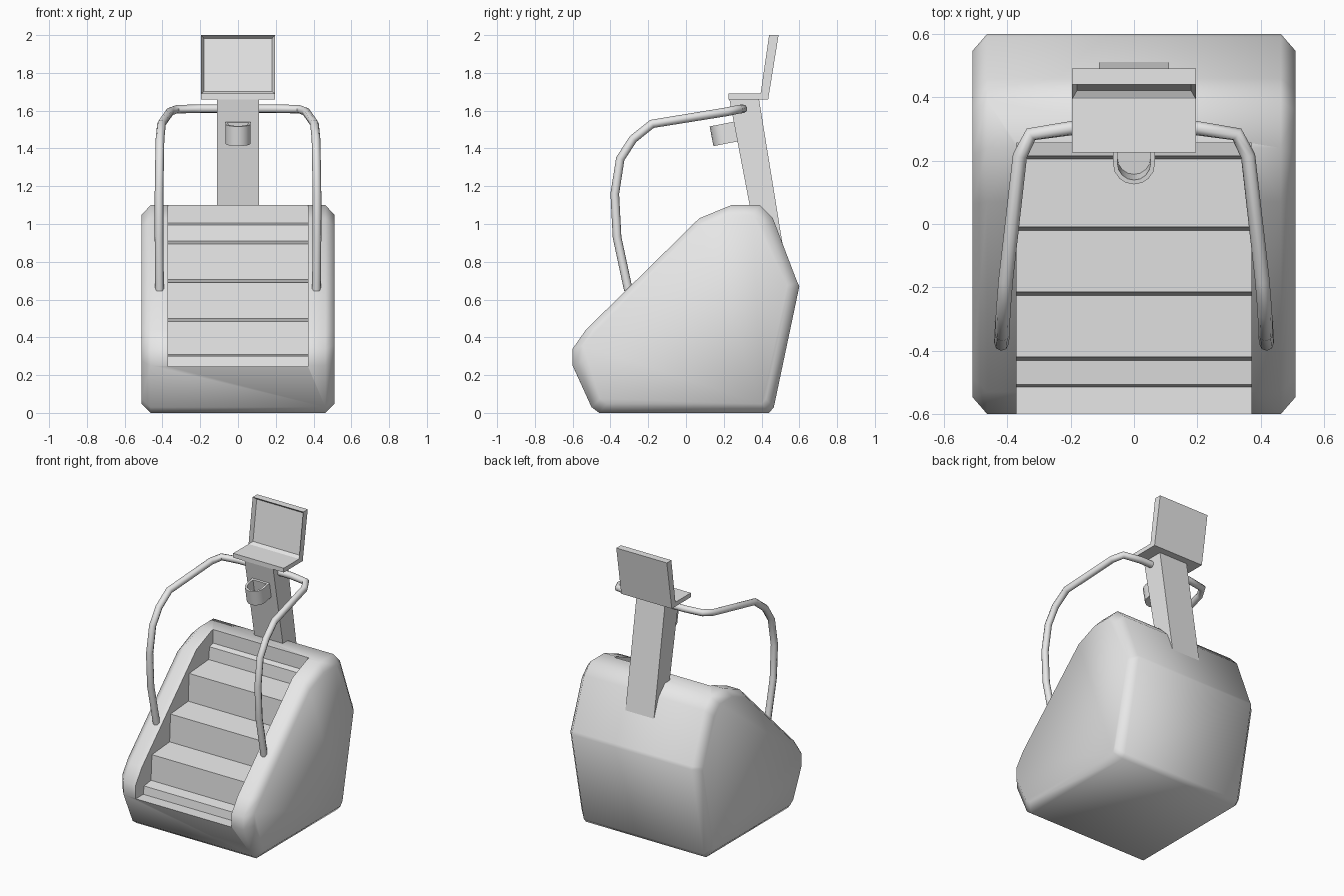
import bpy, bmesh
from math import cos, sin, pi, radians
from mathutils import Matrix, Vector

cube = bpy.data.objects.get("Cube")
if cube:
    bpy.data.objects.remove(cube, do_unlink=True)

GREY = (0.8, 0.8, 0.8, 1.0)
mat = bpy.data.materials.new("light grey")
mat.use_nodes = True
mat.diffuse_color = GREY
mat.node_tree.nodes["Principled BSDF"].inputs["Base Color"].default_value = GREY


def finish(name, bm):
    bmesh.ops.recalc_face_normals(bm, faces=bm.faces)
    mesh = bpy.data.meshes.new(name)
    bm.to_mesh(mesh)
    bm.free()
    mesh.materials.append(mat)
    obj = bpy.data.objects.new(name, mesh)
    bpy.context.collection.objects.link(obj)
    return obj


def activate(obj):
    bpy.ops.object.select_all(action="DESELECT")
    obj.select_set(True)
    bpy.context.view_layer.objects.active = obj


def smooth(obj, angle):
    activate(obj)
    bpy.ops.object.shade_smooth_by_angle(angle=radians(angle))


def loft(sections):
    """Join matching closed rings of points and cap both ends."""
    bm = bmesh.new()
    rings = [[bm.verts.new(p) for p in ring] for ring in sections]
    n = len(rings[0])
    for a, b in zip(rings, rings[1:]):
        for i in range(n):
            j = (i + 1) % n
            bm.faces.new((a[i], a[j], b[j], b[i]))
    bm.faces.new(rings[0])
    bm.faces.new(rings[-1])
    bmesh.ops.recalc_face_normals(bm, faces=bm.faces)
    return bm


def side_prism(profile, half_width):
    """Extrude a (y, z) outline symmetrically along x."""
    return loft([[(x, y, z) for y, z in profile] for x in (-half_width, half_width)])


# Housing: side outline lofted across x, with chamfered flanks
outline = [(-0.6, 0.34), (-0.53, 0.44), (0.07, 1.03), (0.24, 1.1), (0.39, 1.1),
           (0.46, 1.03), (0.59, 0.69), (0.6, 0.67), (0.465, 0.03), (0.44, 0),
           (-0.46, 0), (-0.5, 0.03), (-0.6, 0.25)]
sections = []
for x, s in ((-0.51, 0.91), (-0.463, 1), (0.463, 1), (0.51, 0.91)):
    sections.append([(x, y * s, 0.53 + (z - 0.53) * s) for y, z in outline])
housing = finish("housing", loft(sections))

# Staircase cut into the housing
stairs = [(-0.8, 0.245), (-0.515, 0.245), (-0.507, 0.3), (-0.43, 0.31),
          (-0.42, 0.485), (-0.225, 0.5), (-0.215, 0.69), (-0.02, 0.705),
          (-0.01, 0.895), (0.205, 0.91), (0.215, 0.995), (0.255, 1.005),
          (0.255, 1.4), (-0.8, 1.4)]
cutter = finish("stair_cutter", side_prism(stairs, 0.37))
cutter.hide_render = True
cut = housing.modifiers.new("stairs", "BOOLEAN")
cut.operation = "DIFFERENCE"
cut.solver = "EXACT"
cut.object = cutter
activate(housing)
bpy.ops.object.modifier_apply(modifier=cut.name)
bpy.data.objects.remove(cutter, do_unlink=True)
smooth(housing, 55)

# Leaning column
finish("column", side_prism([(0.375, 0.9), (0.515, 0.87), (0.385, 1.67), (0.228, 1.67)], 0.11))

# Console: shelf and screen in one L outline, with a recessed display
bm = side_prism([(0.225, 1.66), (0.435, 1.66), (0.49, 2), (0.44, 2),
                 (0.395, 1.69), (0.225, 1.69)], 0.195)
front = min((f for f in bm.faces if f.calc_center_median().z > 1.8 and len(f.verts) == 4),
            key=lambda f: f.normal.y)
bmesh.ops.inset_individual(bm, faces=[front], thickness=0.022, depth=-0.025)
finish("console", bm)

# Cup holder: hollow U-shaped pocket square to the column


def pocket_ring(r, back, z):
    arc = [(r * cos(pi + pi * i / 8), r * sin(pi + pi * i / 8), z) for i in range(9)]
    return [(-r, back, z)] + arc + [(r, back, z)]


tilt = Matrix.Translation((0, 0.2, 1.477)) @ Matrix.Rotation(radians(11), 4, "X")
rings = [pocket_ring(0.066, 0.07, -0.053), pocket_ring(0.066, 0.07, 0.053),
         pocket_ring(0.052, 0.05, 0.053), pocket_ring(0.052, 0.05, -0.04)]
holder = finish("cup_holder", loft([[tilt @ Vector(p) for p in r] for r in rings]))
smooth(holder, 35)

# Bent handrails from the column round to the housing
path = [(0.415, -0.305, 0.65), (0.418, -0.365, 0.93), (0.418, -0.377, 1.16),
        (0.415, -0.348, 1.345), (0.413, -0.28, 1.45), (0.405, -0.18, 1.53),
        (0.36, 0.215, 1.594), (0.325, 0.283, 1.608), (0.2, 0.302, 1.61), (0.09, 0.302, 1.61)]
for side, sign in (("left", 1), ("right", -1)):
    curve = bpy.data.curves.new(side + "_handrail", "CURVE")
    curve.dimensions = "3D"
    curve.bevel_depth = 0.023
    curve.bevel_resolution = 2
    curve.use_fill_caps = True
    spline = curve.splines.new("POLY")
    spline.points.add(len(path) - 1)
    for point, (x, y, z) in zip(spline.points, path):
        point.co = (sign * x, y, z, 1)
    curve.materials.append(mat)
    rail = bpy.data.objects.new(side + "_handrail", curve)
    bpy.context.collection.objects.link(rail)
    activate(rail)
    bpy.ops.object.convert(target="MESH")
    smooth(bpy.context.view_layer.objects.active, 50)
